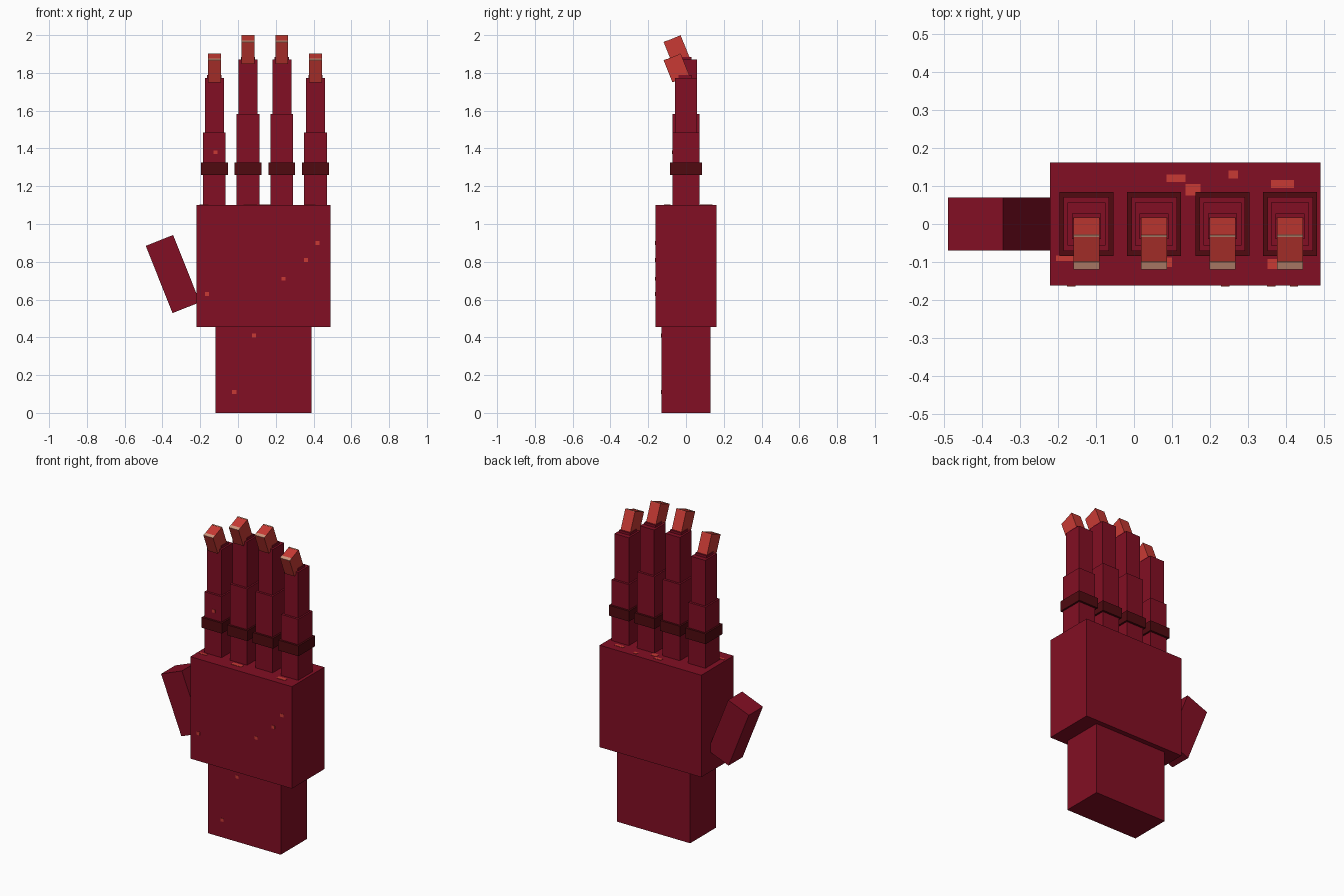
import bpy
from mathutils import Matrix, Vector
from math import radians

cube = bpy.data.objects.get("Cube")
if cube:
    bpy.data.objects.remove(cube)


def material(name, rgb):
    m = bpy.data.materials.new(name)
    m.use_nodes = True
    color = (*rgb, 1)
    m.diffuse_color = color
    m.node_tree.nodes["Principled BSDF"].inputs["Base Color"].default_value = color
    return m


CRIMSON = material("crimson", (0.225, 0.0045, 0.017))
MAROON = material("dark maroon", (0.08, 0.003, 0.005))
RED = material("bright red", (0.58, 0.042, 0.034))
TAN = material("tan", (0.62, 0.3, 0.2))


def box(name, center, size, mat, frame=Matrix()):
    """Box of a given size, with its centre placed inside a local frame."""
    bpy.ops.mesh.primitive_cube_add(size=1)
    ob = bpy.context.object
    ob.name = name
    ob.data.transform(Matrix.Diagonal((*size, 1)))
    ob.matrix_world = frame @ Matrix.Translation(Vector(center))
    ob.data.materials.append(mat)
    return ob


def span(name, x, width, depth, z0, z1, mat):
    """Upright box centred in depth between two heights."""
    return box(name, (x, 0, (z0 + z1) / 2), (width, depth, z1 - z0), mat)


# Wrist and palm
span("wrist", 0.135, 0.51, 0.26, 0, 0.456, CRIMSON)
span("palm", 0.135, 0.71, 0.323, 0.456, 1.1, CRIMSON)

# Thumb, leaning away from the palm
lean = Matrix.Translation((-0.345, 0, 0.735)) @ Matrix.Rotation(radians(-21.7), 4, "Y")
box("thumb", (0, 0, 0), (0.156, 0.14, 0.383), CRIMSON, lean)

# Fingers: the two middle ones are longer
fingers = {"index": (-0.125, 0), "middle": (0.053, 0.097),
           "ring": (0.232, 0.097), "little": (0.41, 0)}
for name, (x, extra) in fingers.items():
    name += "_finger_"
    joint, top = 1.485 + extra, 1.773 + extra
    span(name + "lower", x, 0.12, 0.142, 1.1, joint, CRIMSON)
    span(name + "upper", x, 0.1, 0.114, joint, top, CRIMSON)
    span(name + "band", x, 0.142, 0.168, 1.26, 1.325, MAROON)
    box(name + "knuckle", (x, -0.006, top), (0.076, 0.068, 0.03), CRIMSON)
    # Tip bends forward, with tan strips along the edges of its end
    bend = Matrix.Translation((x, -0.05, 1.826 + extra)) @ Matrix.Rotation(radians(22), 4, "X")
    box(name + "tip", (0, 0, 0), (0.068, 0.097, 0.125), RED, bend)
    box(name + "front_strip", (0, -0.038, 0.0625), (0.068, 0.021, 0.003), TAN, bend)
    box(name + "back_strip", (0, 0.0455, 0.0625), (0.068, 0.006, 0.003), TAN, bend)

# Thin worn patches on top of the palm
for x, y, w, d in [(0.11, 0.12, 0.05, 0.02), (0.155, 0.09, 0.04, 0.03),
                   (0.26, 0.13, 0.025, 0.02), (0.39, 0.105, 0.06, 0.02),
                   (0.38, -0.105, 0.06, 0.025), (0.065, -0.1, 0.07, 0.025),
                   (-0.18, -0.09, 0.05, 0.015)]:
    box("palm_top_patch", (x, y, 1.1), (w, d, 0.004), RED)

# Small worn flecks on the front
for x, z, y in [(0.42, 0.9, -0.1615), (0.36, 0.81, -0.1615), (0.24, 0.71, -0.1615),
                (-0.165, 0.63, -0.1615), (0.085, 0.41, -0.13),
                (-0.02, 0.11, -0.13), (-0.12, 1.38, -0.071)]:
    box("front_fleck", (x, y, z), (0.022, 0.004, 0.02), RED)
